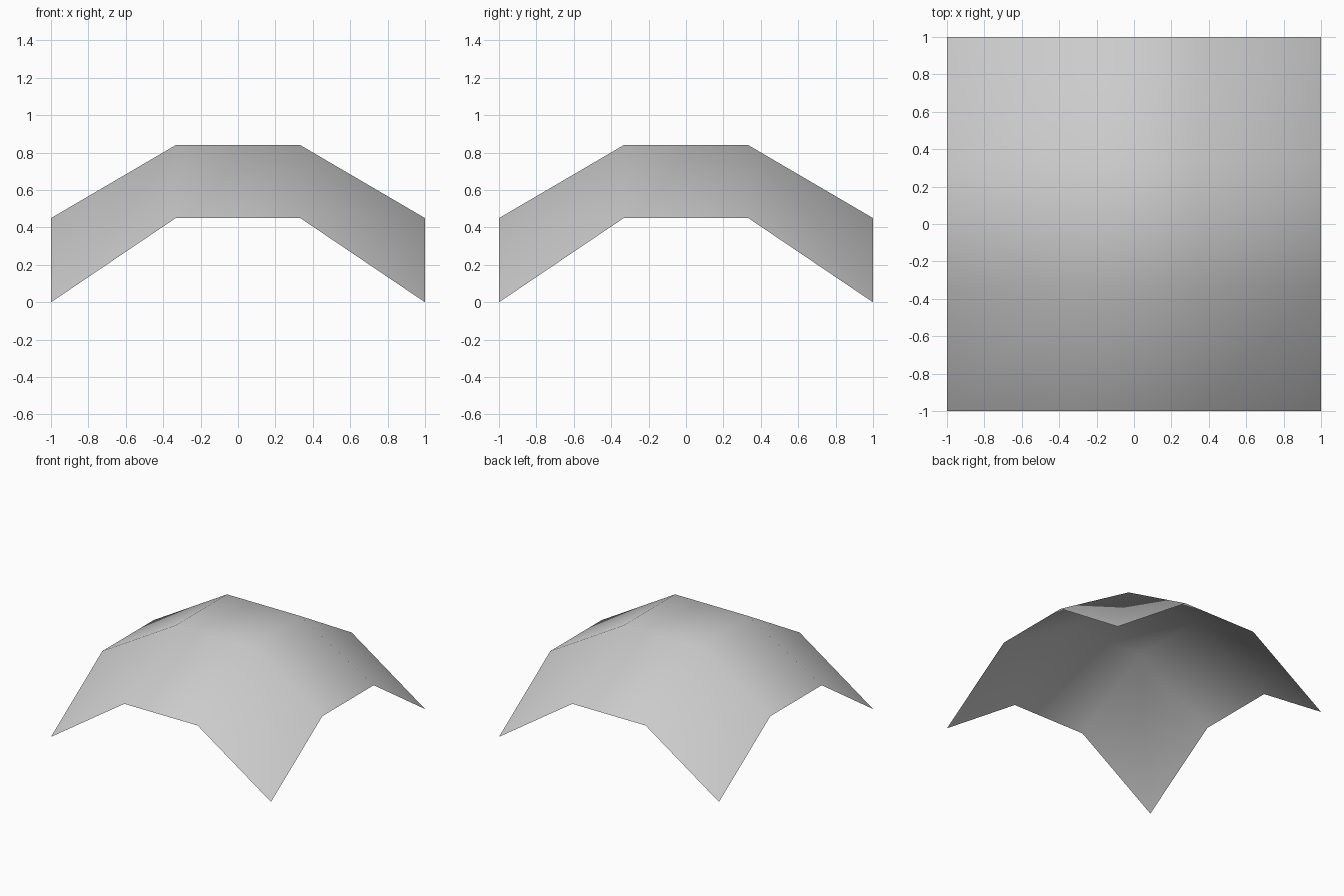
import bpy

if "Cube" in bpy.data.objects:
    bpy.data.objects.remove(bpy.data.objects["Cube"])

# Smooth canopy: a 3 x 3 sheet raised in the middle, with hanging corners
bpy.ops.mesh.primitive_grid_add(x_subdivisions=3, y_subdivisions=3, size=2)
canopy = bpy.context.object
canopy.name = "canopy"

# Height depends on how many sides of the sheet the point lies on
HEIGHTS = [0.84, 0.45, 0.0]   # inner, edge, corner
for v in canopy.data.vertices:
    sides = (abs(v.co.x) > 0.9) + (abs(v.co.y) > 0.9)
    v.co.z = HEIGHTS[sides]

bpy.ops.object.shade_smooth()

# Plain grey cloth
grey = bpy.data.materials.new("light_grey")
grey.diffuse_color = (0.6, 0.6, 0.6, 1)
grey.use_nodes = True
grey.node_tree.nodes["Principled BSDF"].inputs["Base Color"].default_value = grey.diffuse_color
canopy.data.materials.append(grey)
